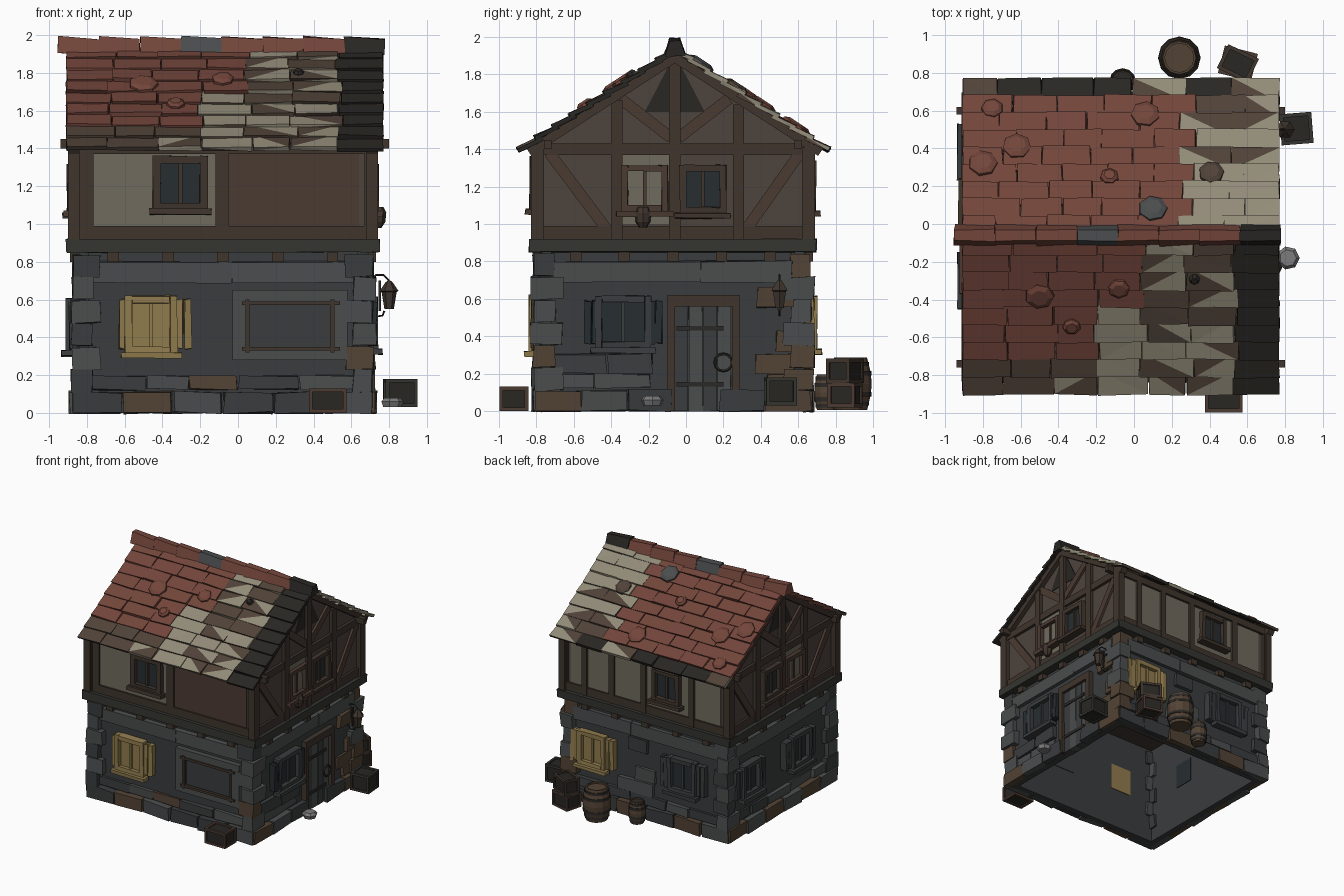
import bpy, bmesh, math, random
from mathutils import Vector, Matrix

if "Cube" in bpy.data.objects:
    bpy.data.objects.remove(bpy.data.objects["Cube"])
random.seed(4)
COL = dict(red=(.17, .06, .043), brown=(.08, .055, .04), tan=(.29, .26, .19), dark=(.022, .02, .017),
           timber=(.05, .035, .026), plank=(.07, .043, .032), plaster=(.075, .056, .045), pale=(.16, .145, .11),
           stone=(.07, .074, .075), slate=(.042, .045, .047), warm=(.085, .055, .035), gold=(.28, .2, .075),
           glass=(.02, .026, .03), iron=(.025, .023, .02), light=(.2, .2, .2), beam=(.034, .036, .03))
mats, parts = {}, {}

def slot(name, col):
    """Mesh collecting all pieces of one part, plus the material index."""
    bm, used = parts.setdefault(name, (bmesh.new(), []))
    if col not in used:
        used.append(col)
    return bm, used.index(col)

def hexa(name, col, pts, jit=0, mix=None):
    """Eight-cornered block; mix breaks it into randomly two-toned facets."""
    bm, mi = slot(name, col)
    vs = [bm.verts.new(Vector(p) + Vector([random.uniform(-jit, jit) for _ in range(3)])) for p in pts]
    fs = [bm.faces.new([vs[i] for i in q]) for q in
          ((0, 1, 3, 2), (4, 6, 7, 5), (0, 4, 5, 1), (2, 3, 7, 6), (0, 2, 6, 4), (1, 5, 7, 3))]
    bmesh.ops.recalc_face_normals(bm, faces=fs)
    for f in fs:
        f.material_index = mi
    if mix:
        m2 = slot(name, mix)[1]
        for f in bmesh.ops.triangulate(bm, faces=fs)['faces']:
            f.material_index = random.choice((mi, m2))

def box(name, col, lo, hi, jit=0, m=Matrix()):
    hexa(name, col, [m @ Vector((x, y, z)) for x in (lo[0], hi[0]) for y in (lo[1], hi[1]) for z in (lo[2], hi[2])], jit)

# wall planes: u runs along the wall, d points outward
def at(s, u, z, d):
    return {'F': (u, -.77 - d, z), 'B': (u, .63 + d, z), 'L': (-.84 - d, u, z), 'R': (.68 + d, u, z)}[s]

def slab(s, name, col, u0, u1, z0, z1, d0, d1, jit=0):
    hexa(name, col, [at(s, u, z, d) for u in (u0, u1) for z in (z0, z1) for d in (d0, d1)], jit)

def brace(s, name, col, p, q, w, d0, d1):
    p, q = Vector(p), Vector(q)
    n = Vector((-(q - p).y, (q - p).x)).normalized() * w / 2
    hexa(name, col, [at(s, *(e + k * n), d) for e in (p, q) for k in (-1, 1) for d in (d0, d1)])

def window(s, name, u0, u1, z0, z1, d, glass, frame, w=.035):
    slab(s, name, glass, u0, u1, z0, z1, -.055, d + .005)
    for a, b, c, e in ((u0 - w, u0, z0 - w, z1 + w), (u1, u1 + w, z0 - w, z1 + w), (u0, u1, z1, z1 + w), (u0, u1, z0 - w, z0)):
        slab(s, name, frame, a, b, c, e, d - .02, d + .04, .004)
    slab(s, name, frame, (u0 + u1) / 2 - .01, (u0 + u1) / 2 + .01, z0, z1, d, d + .02)
    slab(s, name, frame, u0 - .06, u1 + .06, z0 - .06, z0 - .03, d, d + .065, .004)

def shutters(s, name, u0, u1, z0, z1, col):
    for u, k in ((u0, -1), (u1, 1)):
        for i in range(2):
            a = u + k * (.035 + i * .04)
            slab(s, name, col, min(a, a + k * .036), max(a, a + k * .036), z0, z1, 0, .055, .006)

def lathe(name, col, prof, c, n=10, m=Matrix()):
    bm, mi = slot(name, col)
    rings = [[bm.verts.new(m @ Vector((c[0] + r * math.cos(2 * math.pi * i / n), c[1] + r * math.sin(2 * math.pi * i / n), c[2] + z)))
              for i in range(n)] for r, z in prof]
    fs = [bm.faces.new(rings[0][::-1]), bm.faces.new(rings[-1])]
    for a, b in zip(rings, rings[1:]):
        fs += [bm.faces.new((a[i], a[(i + 1) % n], b[(i + 1) % n], b[i])) for i in range(n)]
    for f in fs:
        f.material_index = mi

SPAN = dict(F=(-.84, .68), B=(-.84, .68), L=(-.77, .63), R=(-.77, .63))
OPEN = dict(F=[(-.66, -.28, .27, .68), (-.06, .62, .2, .68)], B=[(.2, .64, .27, .66), (-.72, -.16, .27, .66)],
            L=[(.2, .56, .27, .64), (-.52, -.08, .27, .64)], R=[(-.56, -.13, .3, .64), (-.13, .32, 0, .68)])
# stone ground floor: hollow, open underneath
for s, (a, b) in SPAN.items():
    slab(s, 'stone_wall', 'slate', a - .01, b + .01, .0, .86, -.05, 0)
    n = 6
    for i in range(n):                       # base course
        u0, u1 = a - .04 + i * (b - a + .08) / n, a - .04 + (i + 1) * (b - a + .08) / n
        if not (s == 'R' and -.13 < (u0 + u1) / 2 < .3):
            slab(s, 'base_stones', random.choice(('stone', 'slate', 'warm')), u0 + .005, u1 - .005, 0, .11, 0, .05, .008)
    for z0, z1 in ((.12, .2), (.2, .31), (.31, .43), (.43, .55), (.55, .67)):
        u = a + .06
        while u < b - .12:                   # courses around the openings
            e = min(u + random.uniform(.16, .34), b - .05)
            hit = any(u < o[1] and e > o[0] and z0 < o[3] - .01 and z1 > o[2] + .01 for o in OPEN[s])
            warm = s == 'R' and u > .3 or s == 'F' and -.3 < u < 0
            if not hit:
                slab(s, 'wall_stones', 'warm' if warm else random.choice(('stone', 'slate')), u + .004, e - .004,
                     z0 + .004, z1 - .004, -.005, random.uniform(.015, .04), .006)
            u = e
    m = random.uniform(-.1, .1)
    for u0, u1 in ((a + .06, m), (m, b - .06)):   # lintel stones
        slab(s, 'lintel_stones', 'stone', u0, u1 - .005, .69, .8, 0, .035, .005)
    for i in range(5):                       # joist ends
        u = a + .18 + i * (b - a - .36) / 4
        slab(s, 'joist_ends', 'timber', u - .03, u + .03, .8, .85, 0, .05)
    slab(s, 'sill_beam', 'beam', a - .065, b + .065, .85, .92, -.03, .07, .003)
for x, sx in ((-.84, -1), (.68, 1)):         # quoins
    for y, sy in ((-.77, -1), (.63, 1)):
        for i in range(6):
            lx, ly = (.11, .07) if i % 2 else (.07, .11)
            e = random.uniform(.025, .05)
            z = .11 + i * .122
            xs, ys = sorted((x + sx * e, x - sx * lx)), sorted((y + sy * (e + .01), y - sy * ly))
            box('quoins', random.choice(('stone', 'stone', 'slate', 'slate' if x < 0 else 'warm')), (xs[0], ys[0], z), (xs[1], ys[1], z + .118), .007)
box('ceiling', 'timber', (-.84, -.77, .86), (.68, .63, .89))

# ground-floor openings
window('F', 'front_lit_window', -.56, -.36, .35, .58, .03, 'gold', 'gold', .04)
shutters('F', 'front_shutter', -.52, -.36, .34, .6, 'gold')
slab('F', 'shop_panel', 'slate', .05, .5, .34, .58, -.055, .01)
for a, b, c, e in ((-.03, .05, .28, .65), (.5, .58, .28, .65), (.05, .5, .58, .65), (.05, .5, .28, .34)):
    slab('F', 'shop_frame', 'stone', a, b, c, e, 0, .045)
for a, b, c, e in ((.02, .54, .57, .59), (.02, .54, .33, .35), (.04, .06, .32, .6), (.49, .51, .32, .6)):
    slab('F', 'shop_frame', 'timber', a, b, c, e, .03, .055)
window('B', 'back_lit_window', .33, .52, .36, .58, .03, 'gold', 'gold')
shutters('B', 'back_lit_shutter', .33, .52, .34, .6, 'gold')
window('B', 'back_window', -.54, -.34, .36, .58, .03, 'glass', 'slate')
shutters('B', 'back_shutter', -.54, -.34, .34, .6, 'slate')
for u in (.38, -.3):
    window('L', 'left_window', u - .09, u + .09, .36, .57, .03, 'glass', 'slate')
    shutters('L', 'left_shutter', u - .09, u + .09, .34, .58, 'slate')
window('R', 'right_window', -.45, -.22, .37, .58, .02, 'glass', 'slate')
shutters('R', 'right_shutter', -.43, -.24, .36, .59, 'glass')
for i in range(4):
    slab('R', 'door', 'stone' if i % 2 else 'slate', -.06 + i * .076, .012 + i * .076, .0, .56, -.055, .02, .002)
for a, b, c, e in ((-.1, -.06, 0, .6), (.245, .285, 0, .6), (-.1, .285, .56, .62)):
    slab('R', 'door_frame', 'timber', a, b, c, e, -.01, .045)
for z in (.13, .43):
    slab('R', 'door_hinge', 'iron', -.05, .2, z, z + .025, .02, .028)
bpy.ops.mesh.primitive_torus_add(major_radius=.045, minor_radius=.008, major_segments=12, minor_segments=5,
                                 location=(.715, .2, .26), rotation=(0, math.pi / 2, 0))
ring = bpy.context.object
ring.name = 'door_ring'

# timber-framed upper floor
for s, (a, b) in SPAN.items():
    slab(s, 'upper_wall', 'plaster', a - .02, b + .02, .9, 1.41, -.03, .02)
    for u0, u1 in ((a - .06, a + .01), (b - .01, b + .06)):
        slab(s, 'corner_posts', 'timber', u0, u1, .92, 1.41, 0, .06 if s in 'LR' else .045)
    slab(s, 'wall_plates', 'timber', a, b, 1.37, 1.43, 0, .045)
    slab(s, 'wall_plates', 'timber', a, b, .92, .99, 0, .04)
for u in (-.085, -.8):
    slab('F', 'front_posts', 'timber', u - .035, u + .035, .92, 1.4, 0, .04)
slab('F', 'upper_panels', 'pale', -.77, -.12, .99, 1.37, .01, .024)
slab('F', 'upper_panels', 'plank', -.05, .64, .99, 1.37, .01, .026)
window('F', 'front_upper_window', -.41, -.2, 1.11, 1.32, .025, 'glass', 'timber', .04)
for u0, u1 in ((-.79, -.53), (-.05, .22), (.27, .48), (.53, .65), (-.5, -.08)):
    slab('B', 'upper_panels', 'pale', u0, u1, .99, 1.37, .01, .025)
for u in (-.52, -.06, .245, .505):
    slab('B', 'back_posts', 'timber', u - .025, u + .025, .92, 1.4, 0, .045)
window('B', 'back_upper_window', -.38, -.19, 1.1, 1.3, .025, 'glass', 'timber')
for s in 'LR':                               # gables
    hexa('gable', 'plaster', [at(s, u, z, d) for z, us in ((1.4, (-.8, .67)), (1.86, (-.09, -.03))) for u in us for d in (-.03, .02)])
    hexa('gable_peak', 'dark', [at(s, u, z, d) for z, us in ((1.6, (-.22, .1)), (1.87, (-.08, -.04))) for u in us for d in (.018, .025)])
    for u, z1 in ((-.37, 1.66), (-.06, 1.88), (.28, 1.64)):
        slab(s, 'gable_posts', 'timber', u - .03, u + .03, .92, z1, 0, .05)
    for p, q in (((-.73, 1.38), (-.4, .94)), ((.61, 1.38), (.3, .94)), ((-.35, 1.67), (-.08, 1.46)), ((.23, 1.67), (-.04, 1.46))):
        brace(s, 'gable_braces', 'plank', p, q, .06, 0, .04)
    for q in ((-.84, 1.385), (.72, 1.385)):
        brace(s, 'gable_rafters', 'timber', (-.06, 1.89), q, .05, .0, .06)
    slab(s, 'gable_panels', 'pale', -.34, -.09, 1.0, 1.37, .015, .028)
    window(s, 'gable_window', 0, .18, 1.09, 1.28, .025, 'glass', 'timber')
    window(s, 'gable_window', -.31, -.13, 1.1, 1.28, .022, 'tan' if s == 'R' else 'glass', 'plank')
lathe('gable_bracket', 'timber', [(.02, -.06), (.04, -.03), (.045, .02), (.03, .05)], (.74, -.23, 1.04), 7)
for y in (-.74, .6):
    box('purlins', 'timber', (-.94, y - .02, 1.4), (.8, y + .02, 1.45))

# tiled roof: rows run eave to ridge on each slope
APEX = Vector((0, -.06, 1.925))
def slope(back, x, f, h):
    eave = Vector((0, .76 if back else -.89, 1.385))
    d = APEX - eave
    nrm = Vector((0, -d.z, d.y)).normalized() * (-1 if back else 1)
    return eave + d * f + nrm * h + Vector((x, 0, 0))

def tile_colour(back, x, f):
    if back:
        if f < .13:
            return random.choice((('dark', None), ('brown', 'tan')))
        return ('tan', 'tan' if f > .5 else 'brown') if x > .3 else ('red', None)
    if x > .52:
        return 'dark', None
    if x > .2 - (1 - f) * .6 and x > -.4:
        return 'brown', 'tan'
    return ('brown', None) if f < .2 else ('red', None)

for back in (0, 1):
    rows, cols = 9, 7
    for r in range(rows):
        f0, f1 = r / rows, (r + 1.25) / rows
        xs = [-.91 + i * 1.68 / cols + (random.uniform(-.03, .03) + (.04 if r % 2 else -.04) * back if 0 < i < cols else 0) for i in range(cols + 1)]
        for x0, x1 in zip(xs, xs[1:]):
            c, mix = tile_colour(back, (x0 + x1) / 2, f0 + .05)
            lift = random.uniform(0, .008)
            hexa('roof_tiles', c, [slope(back, x, min(f, 1), h + k + lift) for x in (x0 + .002, x1 - .002)
                                   for f, h in ((f0, .006), (f1, -.012)) for k in (-.008, .016)], .005, mix)
# loose patches on the roof
for x, y, r, c in ((-.5, -.37, .08, 'red'), (-.08, -.33, .06, 'red'), (-.33, -.53, .05, 'red'), (.32, -.28, .03, 'dark'), (.06, .57, .08, 'red'),
                   (-.62, .4, .08, 'red'), (-.8, .31, .08, 'red'), (.41, .26, .07, 'brown'), (.1, .07, .08, 'stone'), (-.75, .6, .06, 'red'), (-.13, .24, .05, 'red')):
    back = y > -.06
    f = (.76 - y) / .82 if back else (y + .89) / .83
    tilt = Matrix.Translation(slope(back, x, f, .015)) @ Matrix.Rotation(-.59 if back else .58, 4, 'X') @ Matrix.Rotation(x * 9, 4, 'Z')
    lathe('roof_patches', c, [(r, -.01), (r * .95, .015), (r * .6, .028)], (0, 0, 0), 7, tilt)
for i in range(8):                           # ridge caps
    x0, x1 = -.95 + i * .2163, -.95 + (i + 1) * .2163
    hexa('ridge_caps', 'dark' if i == 7 else 'stone' if i == 3 else 'red', [(x, -.06 + s * w, z) for x, dz in ((x0, .008), (x1, -.004)) for s in (-1, 1)
                        for w, z in ((.055, 1.9 + dz), (.028, 1.985 + dz))], .005)

# props around the house
def crate(x, y, z, sx, sy, sz, rot, col):
    m = Matrix.Translation((x, y, z)) @ Matrix.Rotation(rot, 4, 'Z')
    box('crates', 'dark', (-sx / 2 + .01, -sy / 2 + .01, .01), (sx / 2 - .01, sy / 2 - .01, sz - .012), 0, m)
    h, t = (sx / 2, sy / 2, sz / 2), .02
    for ax in range(3):
        o, p = [k for k in range(3) if k != ax]
        for a in (-1, 1):
            for b in (-1, 1):
                c = [0, 0, sz / 2]
                c[o] += a * (h[o] - t / 2)
                c[p] += b * (h[p] - t / 2)
                e = [t / 2] * 3
                e[ax] = h[ax]
                box('crates', col, [u - v for u, v in zip(c, e)], [u + v for u, v in zip(c, e)], 0, m)
crate(.475, -.92, 0, .2, .155, .13, 0, 'plank')
crate(.86, .505, .03, .17, .165, .15, .08, 'beam')
crate(.55, .85, .02, .18, .15, .13, -.25, 'plank')
crate(.55, .85, .15, .18, .14, .13, -.45, 'timber')
for x, y, r, h in ((.24, .88, .113, .28), (-.06, .755, .07, .19)):
    lathe('barrels', 'warm', [(r * .78, .0), (r * .95, h * .28), (r, h * .5), (r * .95, h * .72), (r * .78, h), (r * .68, h), (r * .68, h - .015)], (x, y, .005), 12)
    for k, w in ((.12, .88), (.3, .99), (.7, .99), (.88, .88)):
        lathe('barrel_hoops', 'iron', [(r * w, h * k - .01), (r * w, h * k + .012)], (x, y, .005), 12)
lathe('step_stone', 'light', [(.05, 0), (.062, .03), (.045, .05)], (.815, -.18, .03), 7)
lathe('lantern', 'timber', [(.025, .55), (.04, .64), (.05, .645), (.02, .69), (.008, .7)], (.8, .5, 0), 6)
box('lantern_bracket', 'iron', (.745, .49, .54), (.757, .51, .7))
hook = bpy.data.curves.new('lantern_hook', 'CURVE')
hook.dimensions, hook.bevel_depth, hook.bevel_resolution = '3D', .005, 0
for pts in (((.7, .7), (.73, .73), (.77, .73), (.8, .7)), ((.7, .54), (.73, .51), (.765, .515), (.775, .54))):
    sp = hook.splines.new('POLY')
    sp.points.add(3)
    for p, (x, z) in zip(sp.points, pts):
        p.co = (x, .5, z, 1)
hook_ob = bpy.data.objects.new('lantern_hook', hook)
bpy.context.collection.objects.link(hook_ob)

# turn the collected pieces into objects
for k, v in COL.items():
    mats[k] = bpy.data.materials.new(k)
    mats[k].diffuse_color = (*v, 1)
for ob in (ring, hook_ob):
    ob.data.materials.append(mats['iron'])
for name, (bm, used) in parts.items():
    me = bpy.data.meshes.new(name)
    bm.to_mesh(me)
    for c in used:
        me.materials.append(mats[c])
    bpy.context.collection.objects.link(bpy.data.objects.new(name, me))

for m in bpy.data.materials:
    if m.users and not m.is_grease_pencil:
        m.use_nodes = True
        m.node_tree.nodes["Principled BSDF"].inputs["Base Color"].default_value = m.diffuse_color
